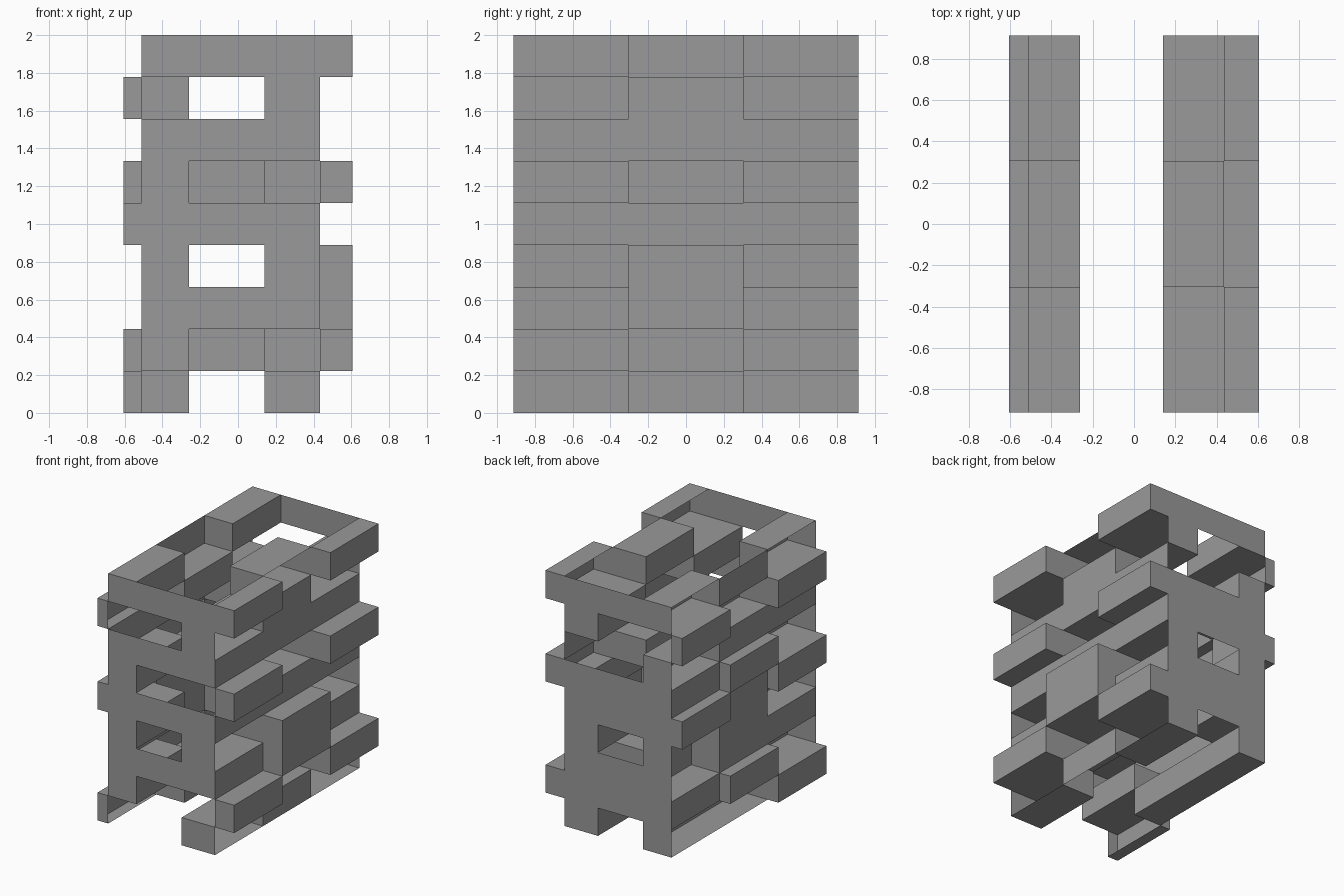
import bpy
import bmesh

cube = bpy.data.objects.get("Cube")
if cube:
    bpy.data.objects.remove(cube, do_unlink=True)

grey = bpy.data.materials.new("concrete_grey")
grey.use_nodes = True
colour = (0.32, 0.32, 0.32, 1)
grey.diffuse_color = colour
grey.node_tree.nodes["Principled BSDF"].inputs["Base Color"].default_value = colour

STOREY = 2 / 9
BAYS = [-0.912, -0.304, 0.304, 0.912]
LEVELS = [i * STOREY for i in range(10)]


def finish(name, quads):
    """Make one object from a list of four-cornered panels."""
    bm = bmesh.new()
    for quad in quads:
        bm.faces.new([bm.verts.new(p) for p in quad])
    bmesh.ops.remove_doubles(bm, verts=bm.verts, dist=0.0005)
    bmesh.ops.recalc_face_normals(bm, faces=bm.faces)
    mesh = bpy.data.meshes.new(name)
    bm.to_mesh(mesh)
    bm.free()
    mesh.materials.append(grey)
    obj = bpy.data.objects.new(name, mesh)
    bpy.context.collection.objects.link(obj)


def side_wall(name, depth, columns):
    """Open wall whose cells are pushed Out, In, or left Flat.

    Each column string lists its storeys from the ground up."""
    def x_at(bay, row):
        inside = 0 <= bay < 3 and 0 <= row < 9
        return depth[columns[bay][row]] if inside else depth["F"]

    quads = []
    for bay in range(3):
        y0, y1 = BAYS[bay:bay + 2]
        for row in range(9):
            z0, z1 = LEVELS[row:row + 2]
            x = x_at(bay, row)
            quads.append([(x, y0, z0), (x, y1, z0), (x, y1, z1), (x, y0, z1)])
    # Ledges between storeys
    for bay in range(3):
        y0, y1 = BAYS[bay:bay + 2]
        for row in range(10):
            a, b, z = x_at(bay, row - 1), x_at(bay, row), LEVELS[row]
            if a != b:
                quads.append([(a, y0, z), (a, y1, z), (b, y1, z), (b, y0, z)])
    # Cheeks between bays
    for row in range(9):
        z0, z1 = LEVELS[row:row + 2]
        for bay in range(4):
            a, b, y = x_at(bay - 1, row), x_at(bay, row), BAYS[bay]
            if a != b:
                quads.append([(a, y, z0), (b, y, z0), (b, y, z1), (a, y, z1)])
    finish(name, quads)


def end_wall(name, y, rows):
    """Thin panels across the end, on the given storeys only."""
    quads = []
    for row in rows:
        z0, z1 = LEVELS[row - 1:row + 1]
        quads.append([(-0.51, y, z0), (0.435, y, z0), (0.435, y, z1), (-0.51, y, z1)])
    finish(name, quads)


# Long sides with balconies and recesses: front, middle, back bays
side_wall("left_wall", {"O": 0.605, "F": 0.435, "I": 0.14},
          ["IOFIFOFIO", "FIOOFIFFI", "IOFIFOFIO"])
side_wall("right_wall", {"O": -0.605, "F": -0.51, "I": -0.26},
          ["OIFIOIFOI", "IOFFFOFIF", "IFIIOFIOI"])

# Short ends with open storeys
end_wall("front_wall", BAYS[0], [3, 5, 7, 9])
end_wall("back_wall", BAYS[3], [2, 3, 5, 6, 9])
